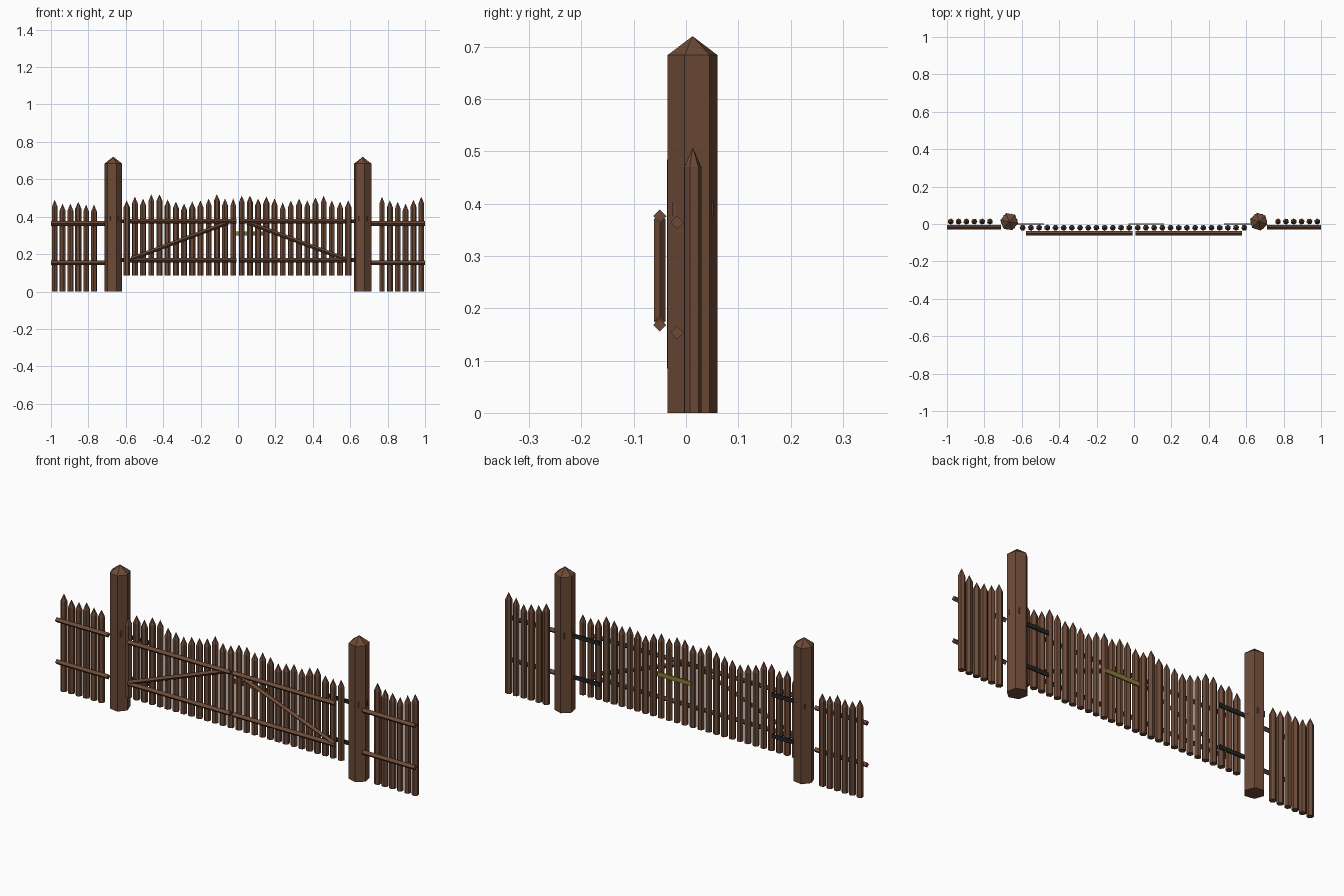
import bpy, bmesh, math, random
from mathutils import Vector

if "Cube" in bpy.data.objects:
    bpy.data.objects.remove(bpy.data.objects["Cube"], do_unlink=True)
random.seed(4)


def material(name, rgb):
    m = bpy.data.materials.new(name)
    m.use_nodes = True
    m.diffuse_color = (*rgb, 1)
    m.node_tree.nodes["Principled BSDF"].inputs["Base Color"].default_value = (*rgb, 1)
    return m


wood = material("brown wood", (0.15, 0.068, 0.038))
iron = material("black iron", (0.018, 0.018, 0.02))
brass = material("brass", (0.26, 0.19, 0.04))


def finish(name, bm, mat):
    bmesh.ops.recalc_face_normals(bm, faces=bm.faces)
    mesh = bpy.data.meshes.new(name)
    bm.to_mesh(mesh)
    bm.free()
    mesh.materials.append(mat)
    ob = bpy.data.objects.new(name, mesh)
    bpy.context.collection.objects.link(ob)
    return ob


def stake(name, x, y, bottom, top, radius, tip, turn):
    """Hexagonal pole with a pointed top."""
    bm = bmesh.new()
    ring = [bm.verts.new((x + radius * math.cos(turn + i * math.tau / 6),
                          y + radius * math.sin(turn + i * math.tau / 6), bottom))
            for i in range(6)]
    base = bm.faces.new(ring)
    ext = bmesh.ops.extrude_face_region(bm, geom=[base], use_keep_orig=True)
    up = [v for v in ext["geom"] if isinstance(v, bmesh.types.BMVert)]
    bmesh.ops.translate(bm, verts=up, vec=(0, 0, top - tip - bottom))
    cap = [f for f in ext["geom"] if isinstance(f, bmesh.types.BMFace)]
    if tip:
        point = bmesh.ops.poke(bm, faces=cap)["verts"][0]
        point.co.z = top
    return finish(name, bm, wood)


def beam(name, start, end, radius=0.0125):
    """Square rail set on its edge."""
    a, b = Vector(start), Vector(end)
    axis = (b - a).normalized()
    depth = Vector((0, 1, 0))
    rise = axis.cross(depth)
    offsets = [depth * radius, rise * radius, -depth * radius, -rise * radius]
    bm = bmesh.new()
    ends = [[bm.verts.new(p + o) for o in offsets] for p in (a, b)]
    for loop in ends:
        bm.faces.new(loop)
    for i in range(4):
        j = (i + 1) % 4
        bm.faces.new((ends[0][i], ends[0][j], ends[1][j], ends[1][i]))
    return finish(name, bm, wood)


def plate(name, x0, x1, y, z, thick, height, mat):
    bm = bmesh.new()
    bmesh.ops.create_cube(bm, size=1)
    bmesh.ops.scale(bm, verts=bm.verts, vec=(x1 - x0, thick, height))
    bmesh.ops.translate(bm, verts=bm.verts, vec=((x0 + x1) / 2, y, z))
    return finish(name, bm, mat)


def pickets(name, x0, step, y, bottom, tops):
    for i, top in enumerate(tops):
        stake(f"{name}_{i + 1}", x0 + i * step, y, bottom, top, 0.0165, 0.037,
              random.uniform(0, math.tau))


# Pickets of the fixed panels and the two gate leaves
pickets("right_panel_picket", -0.98, 0.042, 0.013, 0,
        [0.49, 0.47, 0.47, 0.48, 0.465, 0.465])
pickets("left_panel_picket", 0.77, 0.042, 0.013, 0,
        [0.507, 0.487, 0.48, 0.47, 0.49, 0.507])
pickets("right_leaf_picket", -0.595, 0.0438, -0.02, 0.085,
        [0.487, 0.508, 0.497, 0.52, 0.52, 0.492, 0.481,
         0.47, 0.481, 0.487, 0.497, 0.52, 0.497, 0.497])
pickets("left_leaf_picket", 0.02, 0.0438, -0.02, 0.085,
        [0.513, 0.513, 0.497, 0.508, 0.497, 0.476, 0.487,
         0.497, 0.487, 0.503, 0.513, 0.487, 0.481, 0.487])

for side, s, turn in (("left", 1, -18), ("right", -1, -10)):
    # Gate post and the collar around it
    stake(f"{side}_post", s * 0.667, 0.0125, 0, 0.72, 0.0485, 0.036, math.radians(turn))
    stake(f"{side}_post_collar", s * 0.667, 0.0125, 0.376, 0.403, 0.0455, 0,
          math.radians(turn + 20))
    # Rails of the fixed panel
    for level, z in (("upper", 0.364), ("lower", 0.153)):
        beam(f"{side}_panel_{level}_rail", (s * 0.71, -0.017, z), (s, -0.017, z))
    # Leaf rails and strap hinges
    for level, z in (("upper", 0.376), ("lower", 0.168)):
        beam(f"{side}_leaf_{level}_rail", (s * 0.008, -0.05, z), (s * 0.577, -0.05, z))
        plate(f"{side}_{level}_hinge", *sorted((s * 0.48, s * 0.63)), 0.0, z, 0.006, 0.02, iron)
    # Diagonal brace
    beam(f"{side}_leaf_brace", (s * 0.57, -0.05, 0.175), (s * 0.05, -0.05, 0.37), 0.011)

# Latch bar across the back of the leaves
plate("latch_bar", -0.03, 0.16, 0.0, 0.31, 0.006, 0.022, brass)
